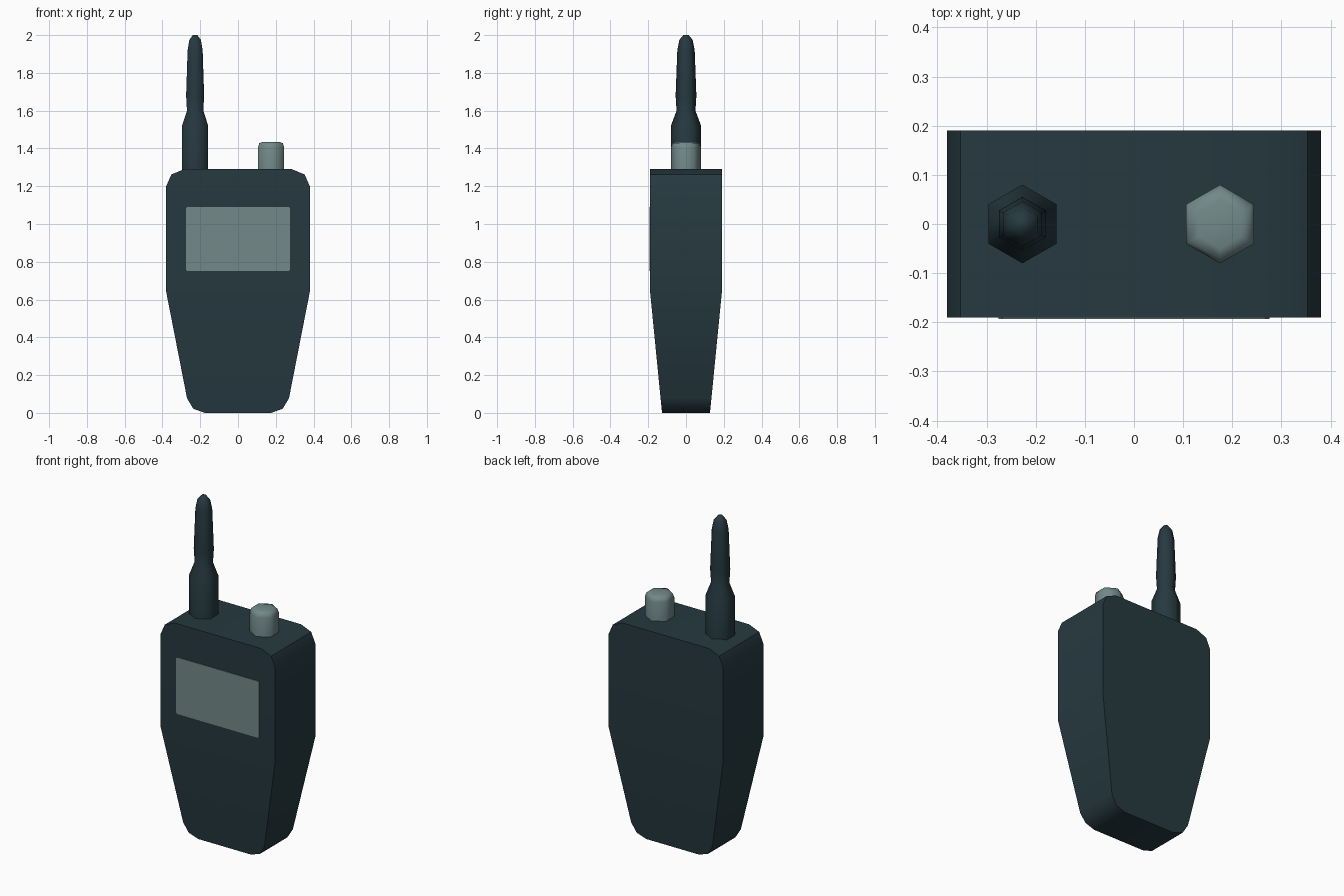
import bpy, bmesh, math

if "Cube" in bpy.data.objects:
    bpy.data.objects.remove(bpy.data.objects["Cube"])


def material(name, rgb):
    m = bpy.data.materials.new(name)
    m.diffuse_color = (*rgb, 1)
    m.use_nodes = True
    m.node_tree.nodes["Principled BSDF"].inputs["Base Color"].default_value = m.diffuse_color
    return m


DARK = material("dark slate", (0.019, 0.041, 0.051))
GREY = material("grey green", (0.17, 0.25, 0.25))


def finish(name, bm, mat, angle=40):
    bmesh.ops.recalc_face_normals(bm, faces=bm.faces)
    me = bpy.data.meshes.new(name)
    bm.to_mesh(me)
    bm.free()
    me.materials.append(mat)
    ob = bpy.data.objects.new(name, me)
    bpy.context.collection.objects.link(ob)
    bpy.ops.object.select_all(action='DESELECT')
    ob.select_set(True)
    bpy.context.view_layer.objects.active = ob
    bpy.ops.object.shade_smooth_by_angle(angle=math.radians(angle))
    return ob


def prism(name, rows, depth, mat):
    """Mirrored outline of (half width, z) rows; depth(z) gives front and back y.
    Rows are bridged one by one so the front can bend between them."""
    bm = bmesh.new()
    rings = []
    for w, z in rows:
        y0, y1 = depth(z)
        rings.append([bm.verts.new(p) for p in
                      ((-w, y0, z), (w, y0, z), (w, y1, z), (-w, y1, z))])
    for a, b in zip(rings, rings[1:]):
        for i in range(4):
            j = (i + 1) % 4
            bm.faces.new((a[i], a[j], b[j], b[i]))
    bm.faces.new(rings[0])
    bm.faces.new(rings[-1])
    return finish(name, bm, mat)


def hex_turned(name, x, profile, mat):
    """Six-sided turned part from (radius, z) rows, corners toward +-y."""
    bm = bmesh.new()
    rings = [[bm.verts.new((x + r * math.sin(k * math.pi / 3),
                            r * math.cos(k * math.pi / 3), z))
              for k in range(6)] for r, z in profile]
    for a, b in zip(rings, rings[1:]):
        for i in range(6):
            j = (i + 1) % 6
            bm.faces.new((a[i], a[j], b[j], b[i]))
    bm.faces.new(rings[0])
    bm.faces.new(rings[-1])
    return finish(name, bm, mat, 62)


# Tapered body with rounded corners
def body_depth(z):
    d = 0.127 + (0.19 - 0.127) * min(z / 0.64, 1)
    return -d, d


prism("body", [(0.175, 0), (0.237, 0.022), (0.27, 0.078), (0.38, 0.64),
               (0.38, 1.20), (0.353, 1.262), (0.285, 1.29)], body_depth, DARK)

# Display plate on the front
prism("screen", [(0.268, 0.75), (0.276, 0.758), (0.276, 1.082), (0.268, 1.09)],
      lambda z: (-0.193, -0.189), GREY)

# Antenna and knob
hex_turned("antenna", -0.227, [(0.08, 1.28), (0.08, 1.52), (0.05, 1.60),
                               (0.055, 1.68), (0.046, 1.92), (0.035, 1.975),
                               (0.014, 2.0)], DARK)
hex_turned("knob", 0.175, [(0.08, 1.28), (0.08, 1.405), (0.072, 1.428),
                           (0.05, 1.435)], GREY)
